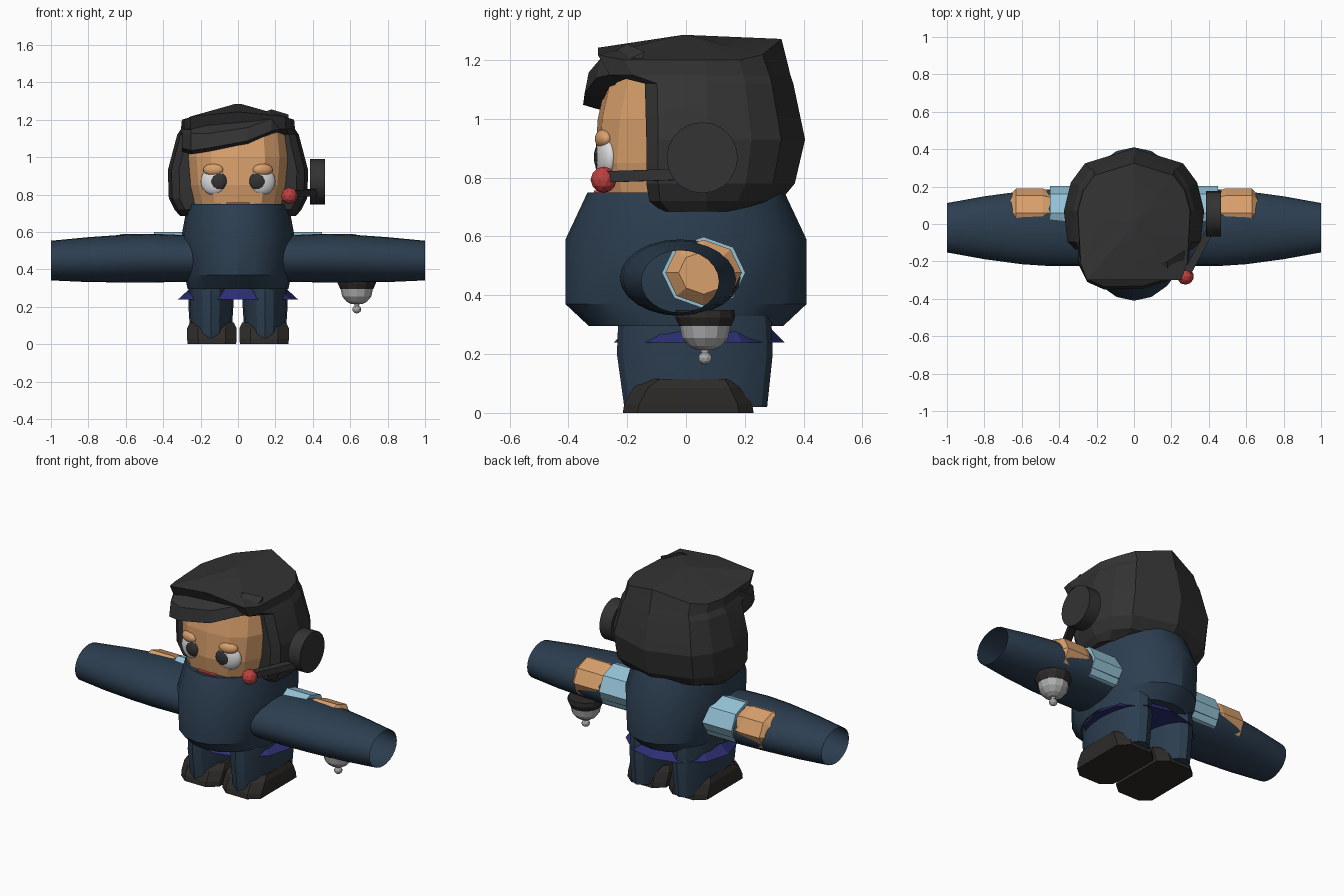
import bpy, bmesh, math
from mathutils import Vector

cube = bpy.data.objects.get("Cube")
if cube:
    bpy.data.objects.remove(cube)


def material(name, r, g, b):
    m = bpy.data.materials.new(name)
    m.use_nodes = True
    m.diffuse_color = (r, g, b, 1)
    m.node_tree.nodes["Principled BSDF"].inputs["Base Color"].default_value = (r, g, b, 1)
    return m


NAVY = material("navy cloth", 0.025, 0.048, 0.08)
SKIN = material("skin", 0.69, 0.35, 0.15)
HAIR = material("charcoal", 0.033, 0.033, 0.033)
BOOT = material("boot black", 0.026, 0.024, 0.022)
BELT = material("indigo", 0.025, 0.028, 0.17)
CUFF = material("pale blue", 0.3, 0.55, 0.68)
RED = material("red", 0.52, 0.05, 0.05)
WHITE = material("eye white", 0.72, 0.72, 0.72)
GREY = material("light grey", 0.42, 0.42, 0.42)


def finish(name, bm, mat, smooth=0):
    bmesh.ops.recalc_face_normals(bm, faces=bm.faces)
    mesh = bpy.data.meshes.new(name)
    bm.to_mesh(mesh)
    bm.free()
    mesh.materials.append(mat)
    ob = bpy.data.objects.new(name, mesh)
    bpy.context.collection.objects.link(ob)
    if smooth:
        bpy.ops.object.select_all(action="DESELECT")
        ob.select_set(True)
        bpy.context.view_layer.objects.active = ob
        bpy.ops.object.shade_smooth_by_angle(angle=math.radians(smooth))
    return ob


def loft(name, rings, mat, caps=True, smooth=0):
    """Skin a surface over rings with equal point counts."""
    bm = bmesh.new()
    loops = [[bm.verts.new(p) for p in ring] for ring in rings]
    for a, b in zip(loops, loops[1:]):
        for i in range(len(a)):
            j = (i + 1) % len(a)
            bm.faces.new((a[i], a[j], b[j], b[i]))
    if caps:
        bm.faces.new(loops[0])
        bm.faces.new(loops[-1])
    return finish(name, bm, mat, smooth)


def oval(n, rx, ry):
    return [(rx * math.cos(i * math.tau / n), ry * math.sin(i * math.tau / n)) for i in range(n)]


def flat_ring(n, cx, cy, z, rx, ry):
    return [(cx + a, cy + b, z) for a, b in oval(n, rx, ry)]


def side_ring(n, x, cy, cz, ry, rz):
    return [(x, cy + a, cz + b) for a, b in oval(n, ry, rz)]


def ball(name, centre, radii, mat, smooth=True, turn=0):
    bm = bmesh.new()
    if smooth:
        bmesh.ops.create_uvsphere(bm, u_segments=20, v_segments=12, radius=1)
    else:
        bmesh.ops.create_icosphere(bm, subdivisions=2, radius=1)
    bmesh.ops.scale(bm, vec=radii, verts=bm.verts)
    ob = finish(name, bm, mat, 40 if smooth else 0)
    ob.location = centre
    ob.rotation_euler.z = turn
    return ob


def mirrored(points):
    """Complete a half outline that starts and ends on the centre line."""
    return points + [(-p[0], *p[1:]) for p in points[-2:0:-1]]


# Barrel-shaped torso and flared belt
loft("torso", [flat_ring(20, 0, 0, z, rx, ry) for z, rx, ry in
               [(0.295, 0.27, 0.33), (0.37, 0.285, 0.41), (0.59, 0.30, 0.41), (0.75, 0.27, 0.335)]],
     NAVY, smooth=25)
loft("belt_skirt", [flat_ring(12, 0, 0.045, 0.295, 0.26, 0.235),
                    flat_ring(12, 0, 0.045, 0.24, 0.32, 0.29)], BELT)

# Parts that repeat on both sides
for side, label in ((1, "left"), (-1, "right")):
    loft(label + "_wing", [side_ring(24, side * x, -0.02, z, ry, rz) for x, z, ry, rz in
                           [(0.2, 0.457, 0.205, 0.122), (0.45, 0.46, 0.205, 0.13),
                            (0.6, 0.458, 0.195, 0.128), (0.8, 0.452, 0.168, 0.12),
                            (1.0, 0.447, 0.132, 0.106)]], NAVY, caps=False, smooth=30)
    loft(label + "_cuff", [side_ring(8, side * x, 0.06, 0.477, 0.142, 0.122)
                           for x in (0.2, 0.45)], CUFF)
    loft(label + "_hand", [side_ring(8, side * x, 0.06, 0.477, r, r * 0.86) for x, r in
                           [(0.44, 0.115), (0.49, 0.13), (0.63, 0.13), (0.67, 0.085)]], SKIN)
    loft(label + "_leg", [flat_ring(16, side * 0.145, y, z, rx, ry) for z, y, rx, ry in
                          [(0.02, 0.033, 0.108, 0.243), (0.2, 0.03, 0.12, 0.265),
                           (0.33, 0.03, 0.12, 0.26)]], NAVY, smooth=30)
    # Chamfered boot
    boot = []
    for z, w, front, back in [(0, 0.13, -0.215, 0.23), (0.03, 0.132, -0.21, 0.225),
                              (0.085, 0.132, -0.18, 0.2), (0.115, 0.118, -0.14, 0.18)]:
        half = [(0, front), (w * 0.55, front), (w, front + 0.05),
                (w, back - 0.05), (w * 0.55, back), (0, back)]
        boot.append([(side * 0.14 + x, y, z) for x, y in mirrored(half)])
    loft(label + "_boot", boot, BOOT)
    # Eye, pupil and lid
    ball(label + "_eye", (side * 0.13, -0.272, 0.87), (0.073, 0.032, 0.072), WHITE, turn=side * 0.3)
    ball(label + "_pupil", (side * 0.11, -0.284, 0.87), (0.055, 0.028, 0.053), HAIR, turn=side * 0.2)
    ball(label + "_eyelid", (side * 0.132, -0.28, 0.932), (0.056, 0.028, 0.033), SKIN, turn=side * 0.25)

# Faceted face
face = []
for z, s, front in [(0.69, 0.84, -0.285), (0.85, 0.98, -0.31), (1.0, 1.03, -0.30), (1.16, 0.96, -0.265)]:
    half = [(0, front), (0.14 * s, front + 0.015), (0.215 * s, front + 0.075),
            (0.27 * s, -0.11), (0.25 * s, 0.15), (0, 0.2)]
    face.append([(x, y, z) for x, y in mirrored(half)])
loft("face", face, SKIN)
mouth = [(-0.072, 0.735), (0.072, 0.735), (0.06, 0.757), (-0.06, 0.757)]
loft("mouth", [[(x, y, z) for x, z in mouth] for y in (-0.313, -0.27)], RED)

# Hair shell: open around the face, overhanging above the forehead
hair = []
for z, w, front, back in [(0.685, 0.31, -0.08, 0.22), (0.72, 0.34, -0.125, 0.32),
                          (0.78, 0.37, -0.135, 0.37), (0.93, 0.375, -0.135, 0.405),
                          (1.12, 0.325, -0.14, 0.365), (1.15, 0.305, -0.26, 0.355),
                          (1.2, 0.30, -0.30, 0.325)]:
    lift = 0.06 if z == 1.2 else 0
    half = [(0, front, z + lift * 0.7), (0.84 * w, front, z + lift * 0.3),
            (0.95 * w, front * 0.7, z), (w, 0.07, z), (0.9 * w, 0.55 * back, z),
            (0.7 * w, 0.8 * back, z + lift * 0.3), (0, back, z + lift * 1.2)]
    hair.append(mirrored(half))
hair.append([(x * 0.05, y * 0.05, 1.285) for x, y, z in hair[-1]])
loft("hair", hair, HAIR, smooth=15)

# Swept fringe
fringe = []
for x, y, z, h, t in [(-0.30, -0.17, 1.09, 0.06, 0.04), (-0.25, -0.27, 1.085, 0.07, 0.04),
                      (-0.16, -0.315, 1.09, 0.06, 0.035), (0.05, -0.31, 1.125, 0.055, 0.035),
                      (0.18, -0.27, 1.175, 0.05, 0.035), (0.27, -0.19, 1.18, 0.03, 0.025)]:
    fringe.append([(x, y - t, z - h * 0.7), (x, y - t * 0.6, z + h * 0.6),
                   (x, y + t * 2, z + h * 1.6), (x, y + t, z - h)])
loft("fringe", fringe, HAIR)

# Headset on the left ear
loft("ear_cup", [side_ring(20, x, 0.055, 0.868, 0.121, 0.121) for x in (0.385, 0.465)], HAIR, smooth=30)
start, end = Vector((0.425, 0.0, 0.812)), Vector((0.28, -0.27, 0.803))
across = Vector((0.018, -0.01, 0))
up = Vector((0, 0, 0.019))
loft("microphone_boom", [[p - across - up, p + across - up, p + across + up, p - across + up]
                         for p in (start, end)], HAIR)
ball("microphone", (0.275, -0.28, 0.793), (0.045, 0.045, 0.045), RED, smooth=False)

# Lamp hanging under the left wing
def lamp(name, rings, mat):
    loft(name, [flat_ring(12, 0.635, 0.065, z, r, r) for z, r in rings], mat)

lamp("lamp_cap", [(0.295, 0.088), (0.325, 0.102), (0.35, 0.1)], BOOT)
lamp("lamp_bowl", [(0.214, 0.03), (0.228, 0.055), (0.255, 0.078), (0.3, 0.087)], GREY)
lamp("lamp_neck", [(0.19, 0.012), (0.22, 0.014)], GREY)
ball("lamp_tip", (0.635, 0.065, 0.186), (0.024, 0.024, 0.022), GREY, smooth=False)
